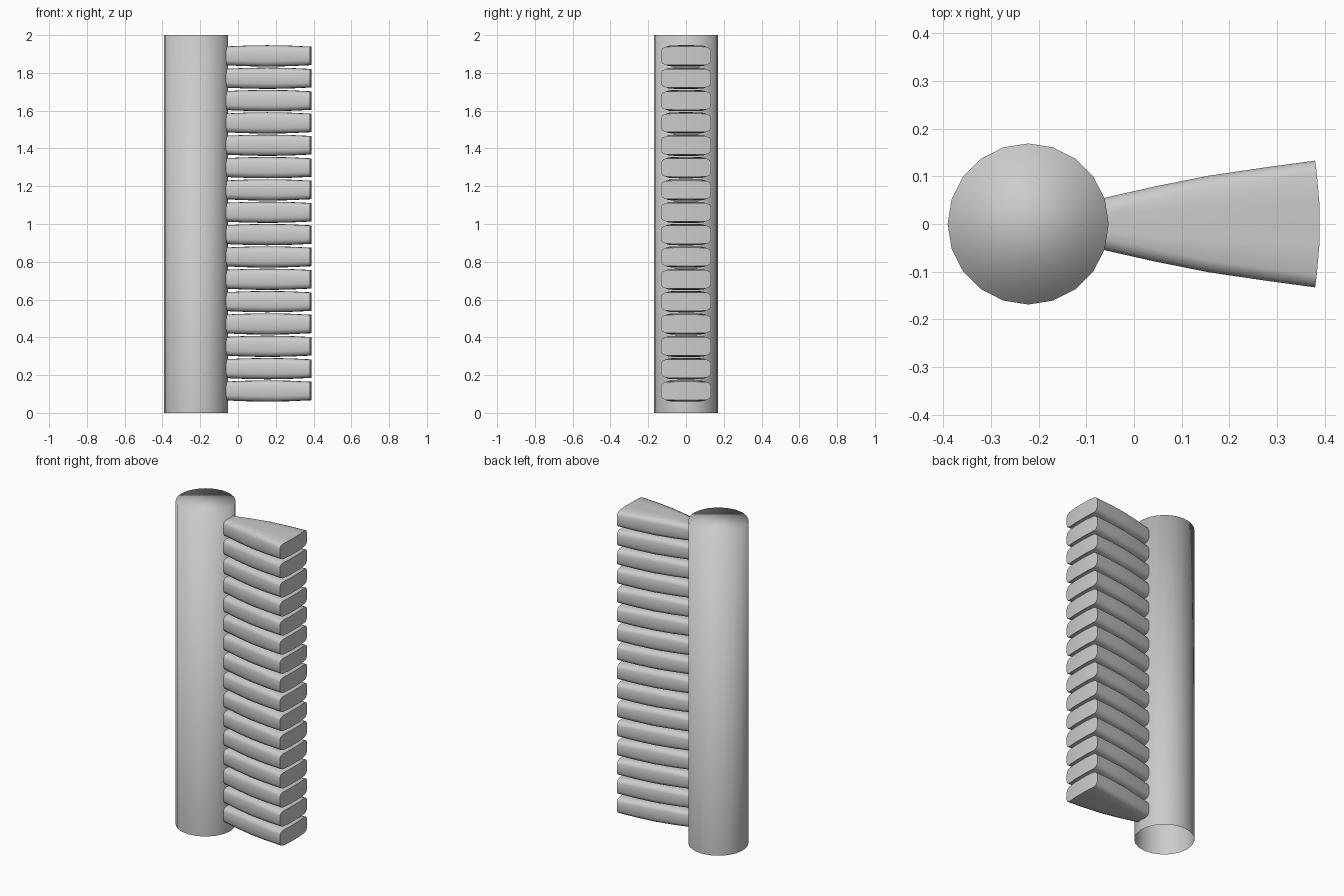
import bpy, bmesh, math

if "Cube" in bpy.data.objects:
    bpy.data.objects.remove(bpy.data.objects["Cube"])

grey = bpy.data.materials.new("light_grey")
grey.diffuse_color = (0.6, 0.6, 0.6, 1)
grey.use_nodes = True
grey.node_tree.nodes["Principled BSDF"].inputs["Base Color"].default_value = grey.diffuse_color


def mesh_from(bm, name):
    bmesh.ops.recalc_face_normals(bm, faces=bm.faces)
    for f in bm.faces:
        f.smooth = True
    me = bpy.data.meshes.new(name)
    bm.to_mesh(me)
    bm.free()
    me.materials.append(grey)
    return me


def add(name, me, loc):
    ob = bpy.data.objects.new(name, me)
    ob.location = loc
    bpy.context.collection.objects.link(ob)
    return ob


# Column: 20-sided tube, closed and softly shaded at the top, open at the bottom
SIDES, RADIUS, HEIGHT = 20, 0.169, 2.0
bm = bmesh.new()
rings = []
for z in (0, HEIGHT):
    rings.append([bm.verts.new((RADIUS * math.cos(2 * math.pi * i / SIDES),
                                RADIUS * math.sin(2 * math.pi * i / SIDES), z))
                  for i in range(SIDES)])
for i in range(SIDES):
    j = (i + 1) % SIDES
    bm.faces.new((rings[0][i], rings[0][j], rings[1][j], rings[1][i]))
bm.faces.new(rings[1])
add("column", mesh_from(bm, "column"), (-0.222, 0, 0))


# Fin: a tapered bar with rounded long edges, widening away from the column
def section(x, w, h, bulge):
    """Columns of (x, y, half height) across the fin, left to right."""
    half = [(w, 0.5 * h), (w - 0.007, 0.82 * h), (w - 0.025, 0.98 * h),
            (w * 0.35, h)]
    cols = [(-y, z) for y, z in half] + [(y, z) for y, z in reversed(half)]
    return [(x + bulge * (1 - (y / w) ** 2), y, z) for y, z in cols]


stations = [  # x, half width, half height, outward bow
    (-0.066, 0.054, 0.050, 0.0),
    (0.045, 0.079, 0.0545, 0.0),
    (0.155, 0.101, 0.0565, 0.0),
    (0.270, 0.118, 0.0545, 0.0),
    (0.380, 0.133, 0.049, 0.010),
]
bm = bmesh.new()
loops = []
for st in stations:
    cols = section(*st)
    top = [bm.verts.new((x, y, z)) for x, y, z in cols]
    bottom = [bm.verts.new((x, y, -z)) for x, y, z in cols]
    loops.append((top, bottom))
for (t0, b0), (t1, b1) in zip(loops, loops[1:]):
    ring0, ring1 = t0 + b0[::-1], t1 + b1[::-1]
    n = len(ring0)
    for i in range(n):
        j = (i + 1) % n
        bm.faces.new((ring0[i], ring0[j], ring1[j], ring1[i]))
# End caps as vertical strips
for top, bottom in (loops[0], loops[-1]):
    for i in range(len(top) - 1):
        bm.faces.new((top[i], top[i + 1], bottom[i + 1], bottom[i]))
fin_mesh = mesh_from(bm, "fin")

# Stack of sixteen fins
COUNT, LOW, HIGH = 16, 0.116, 1.890
fins = [add(f"fin_{k + 1}", fin_mesh, (0, 0, LOW + (HIGH - LOW) * k / (COUNT - 1)))
        for k in range(COUNT)]
bpy.ops.object.select_all(action='DESELECT')
fins[0].select_set(True)
bpy.context.view_layer.objects.active = fins[0]
bpy.ops.object.shade_smooth_by_angle(angle=math.radians(50))
